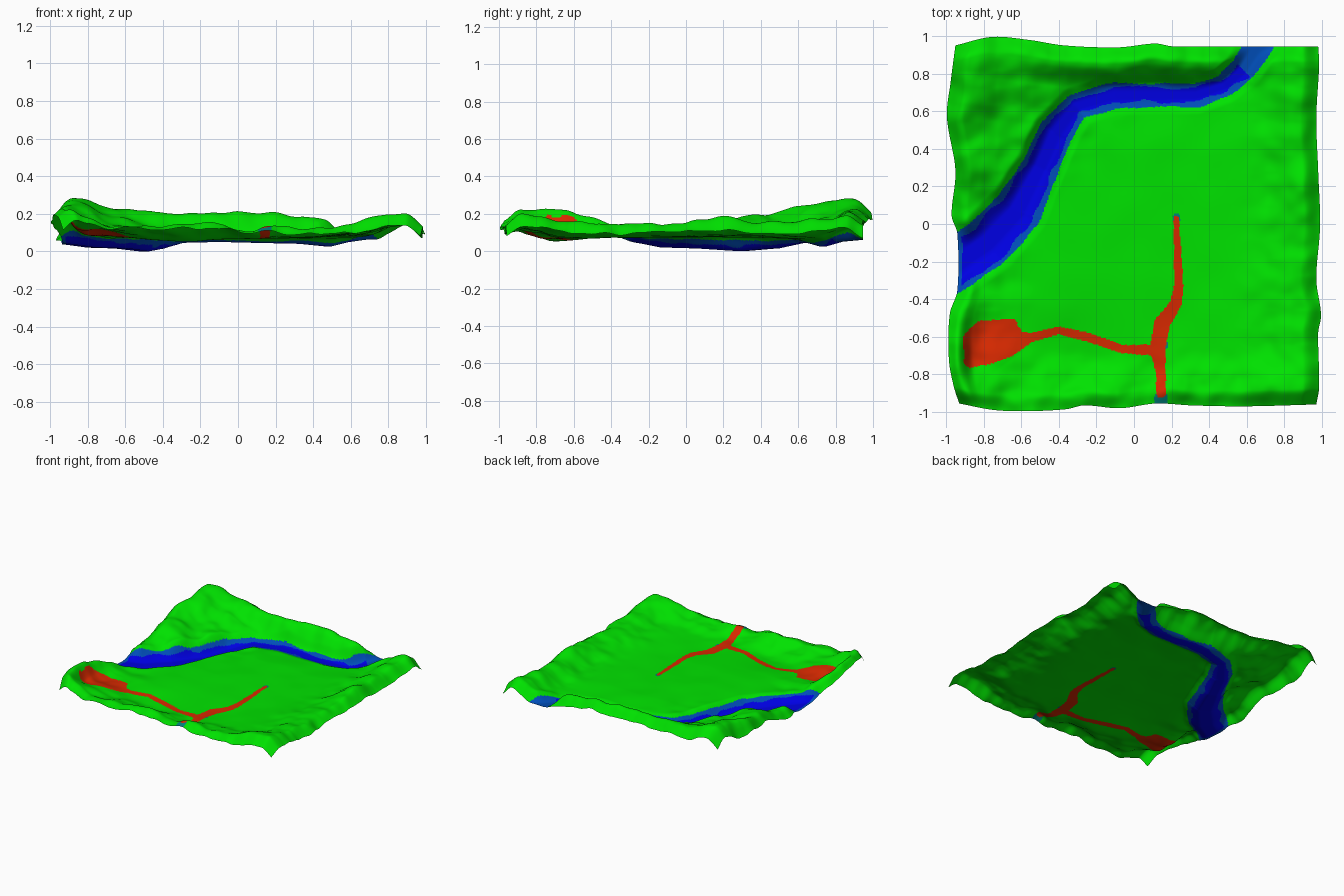
import bpy, math
from mathutils import Vector, noise

N = 300

def curve(ks, vs, t):
    """Smooth Hermite curve through (ks, vs), evaluated at t."""
    n = len(ks)
    i = 0
    while i < n - 2 and t > ks[i + 1]:
        i += 1
    def tan(j):
        a, b = max(j - 1, 0), min(j + 1, n - 1)
        return (vs[b] - vs[a]) / (ks[b] - ks[a])
    h = ks[i + 1] - ks[i]
    s = (t - ks[i]) / h
    return ((2*s**3 - 3*s*s + 1) * vs[i] + (s**3 - 2*s*s + s) * h * tan(i)
            + (3*s*s - 2*s**3) * vs[i + 1] + (s**3 - s*s) * h * tan(i + 1))

def smooth(a, b, t):
    t = min(max((t - a) / (b - a), 0), 1)
    return t * t * (3 - 2 * t)

def nearest(path, x, y):
    """Distance relative to the path: (distance - width, width, extra)."""
    best = (9, 1, 0)
    for p, q in zip(path, path[1:]):
        dx, dy = q[0] - p[0], q[1] - p[1]
        s = ((x - p[0]) * dx + (y - p[1]) * dy) / (dx * dx + dy * dy)
        s = min(max(s, 0), 1)
        w = p[2] + s * (q[2] - p[2])
        d = math.hypot(x - p[0] - s * dx, y - p[1] - s * dy) - w
        if d < best[0]:
            best = (d, w, p[-1] + s * (q[-1] - p[-1]))
    return best

# coarse hill heights, rows from front to back
KX = [-1, -.95, -.87, -.72, -.4, 0, .4, .7, .88, 1]
KY = [-1, -.88, -.7, -.4, 0, .4, .77, .89, 1]
H = [[.24, .24, .22, .20, .175, .17, .16, .17, .21, .20],
     [.26, .26, .20, .14, .125, .11, .125, .155, .22, .20],
     [.25, .25, .12, .10, .065, .075, .085, .12, .175, .165],
     [.16, .16, .115, .09, .085, .08, .08, .11, .155, .16],
     [.13, .13, .11, .085, .09, .085, .08, .10, .17, .175],
     [.20, .21, .19, .13, .085, .085, .08, .10, .165, .165],
     [.23, .25, .26, .21, .11, .085, .08, .09, .17, .165],
     [.25, .27, .28, .265, .20, .20, .17, .11, .20, .20],
     [.24, .26, .27, .25, .21, .22, .18, .12, .19, .20]]

# wavy outline of the sheet: (position along the edge), (offset)
LEFT = ([-1, -.9, -.75, -.5, -.37, -.05, .05, .3, .6, .8, 1],
        [-.93, -.96, -.985, -.98, -.94, -.94, -.97, -.95, -.995, -.975, -.95])
RIGHT = ([-1, -.9, -.6, -.5, -.3, 0, .3, .6, .9, 1],
         [.97, .985, .98, .995, .97, .99, .98, .97, .985, .98])
FRONT = ([-1, -.8, -.6, -.4, -.3, -.1, .1, .3, .6, 1],
         [-.955, -.99, -.995, -.985, -.965, -.98, -.955, -.965, -.97, -.96])
BACK = ([-1, -.8, -.6, -.4, -.1, .1, .2, .6, 1],
        [.95, .995, .98, .95, .94, .96, .945, .945, .945])

# river: x, y, half width, bed height
RIVER = [(-1.0, -.25, .13, .055), (-.78, -.1, .13, .025), (-.62, .07, .12, .02),
         (-.5, .3, .09, .005), (-.42, .48, .085, .02), (-.31, .625, .06, .05),
         (-.1, .685, .06, .055), (.1, .685, .055, .05), (.33, .685, .055, .045),
         (.48, .735, .05, .03), (.58, .82, .06, .055), (.68, .98, .065, .07)]

# earth tracks and pad: x, y, half width
ROADS = [[(-.8, -.64, .11), (-.69, -.61, .10)],
         [(-.88, -.735, .025), (-.885, -.6, .02), (-.82, -.54, .025), (-.65, -.535, .03)],
         [(-.87, -.735, .03), (-.66, -.67, .035)],
         [(-.62, -.62, .06), (-.55, -.605, .025), (-.4, -.565, .02), (-.25, -.6, .024),
          (-.07, -.665, .022), (.12, -.67, .03)],
         [(.145, -.9, .024), (.14, -.78, .026), (.125, -.66, .042), (.15, -.53, .042),
          (.225, -.42, .03), (.238, -.33, .025), (.225, .03, .014)]]
TRACK_ENDS = [[(.143, -.97, .035), (.143, -.92, .033)], [(.225, .02, .02), (.226, .04, .018)],
              [(.16, -.645, .02), (.16, -.62, .015)]]

# terrain points
ts = [-1 + 2 * i / N for i in range(N + 1)]
rows = [[curve(KX, r, u) for u in ts] for r in H]
columns = list(zip(*rows))
front, back = ([curve(*e, u) for u in ts] for e in (FRONT, BACK))
verts = []
for j, v in enumerate(ts):
    l, r = curve(*LEFT, v), curve(*RIGHT, v)
    for i, u in enumerate(ts):
        x = l + (r - l) * (u + 1) / 2
        y = front[i] + (back[i] - front[i]) * (v + 1) / 2
        z = curve(KY, columns[i], v)
        rough = max(smooth(.5, .9, abs(u)), smooth(.6, .9, abs(v)), smooth(.5, 1.0, v - u))
        z += (.004 + .034 * rough) * noise.noise(Vector((x * 5, y * 5, 3)))
        z += .012 * rough * noise.noise(Vector((x * 11, y * 11, 8)))
        # rim folds down at the outer edge, most at the corners
        z -= .07 * (smooth(.91, 1.03, abs(u)) + smooth(.91, 1.03, abs(v)))
        d, w, bed = nearest(RIVER, x, y)
        z += (bed - z) * (1 - smooth(-.7 * w, .05, d))
        verts.append((x, y, z))
low = min(p[2] for p in verts)
verts = [(x, y, z - low) for x, y, z in verts]
W = N + 1
faces = [(j*W + i, j*W + i + 1, (j+1)*W + i + 1, (j+1)*W + i) for j in range(N) for i in range(N)]

mesh = bpy.data.meshes.new("terrain")
mesh.from_pydata(verts, [], faces)
for name, col in [("grass green", (0, .76, 0)), ("deep water blue", (0, 0, .76)),
                  ("shallow water blue", (0, .075, .48)), ("earth red", (.68, .022, 0)),
                  ("track end teal", (0, .22, .2))]:
    m = bpy.data.materials.new(name)
    m.diffuse_color = (*col, 1)
    mesh.materials.append(m)

# colour by distance from the river and tracks
for p in mesh.polygons:
    x, y, _ = p.center
    n = noise.noise(Vector((x * 9, y * 9, 1)))
    d = nearest(RIVER, x, y)[0] + .008 * n
    if d < .008:
        shore = -.02 + .03 * n
        end = x < -.92 + .03 * n or x + y > 1.4
        p.material_index = 2 if d > shore or end else 1
    elif min(nearest(r, x, y)[0] for r in ROADS) < .003 * n:
        p.material_index = 3
    elif min(nearest(r, x, y)[0] for r in TRACK_ENDS) < 0:
        p.material_index = 4
mesh.polygons.foreach_set("use_smooth", [True] * len(mesh.polygons))
obj = bpy.data.objects.new("terrain", mesh)
bpy.context.collection.objects.link(obj)
